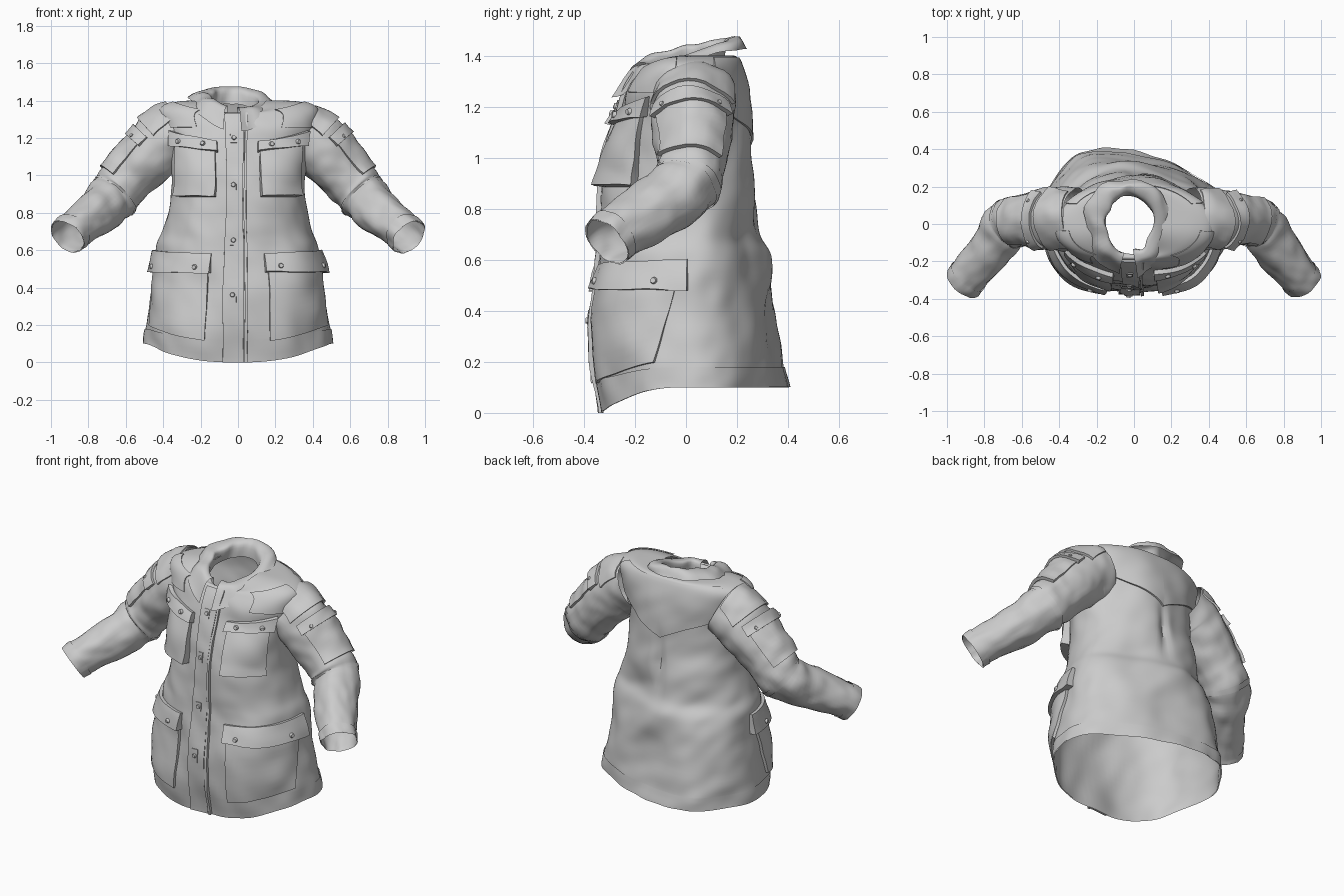
import bpy, bmesh, math
from mathutils import Vector, noise

if "Cube" in bpy.data.objects:
    bpy.data.objects.remove(bpy.data.objects["Cube"])

# z, half width, front depth, back depth, back corner roundness of the coat body
BODY = [(.10, .495, .335, .375, .86), (.20, .485, .362, .355, .86), (.40, .46, .358, .335, .88),
        (.60, .43, .338, .315, .92), (.70, .395, .325, .275, .95), (.85, .365, .32, .28, 1.0),
        (1.0, .362, .31, .26, 1.1), (1.15, .375, .27, .25, 1.15), (1.27, .41, .245, .24, 1.1),
        (1.355, .42, .20, .22, 1.0), (1.395, .32, .18, .20, .9), (1.40, .15, .16, .17, .84)]
# x, y, z, radius along the sleeve
SLEEVE = [(.30, .03, 1.23, .165), (.40, .025, 1.18, .168), (.485, .025, 1.09, .155), (.585, .02, .985, .141),
          (.68, -.01, .88, .130), (.78, -.15, .78, .118), (.875, -.27, .705, .105), (.91, -.31, .67, .10)]
# half width, front depth, back depth, front z, back z, side blend of the turned-down collar
COLLAR = [(.14, .15, .15, 1.28, 1.38, 1), (.125, .15, .165, 1.36, 1.45, 1), (.15, .185, .20, 1.37, 1.475, 1),
          (.20, .225, .225, 1.345, 1.46, 1.3), (.24, .285, .24, 1.24, 1.425, 2.2)]


def clamp(x):
    return max(0.0, min(1.0, x))


def spline(rows, u):
    i = max(0, min(len(rows) - 2, int(u)))
    t = u - i
    p1, p2 = rows[i], rows[i + 1]
    p0, p3 = rows[max(0, i - 1)], rows[min(len(rows) - 1, i + 2)]
    return [b + .5 * t * (c - a + t * (2 * a - 5 * b + 4 * c - d + t * (3 * (b - c) + d - a)))
            for a, b, c, d in zip(p0, p1, p2, p3)]


def row_at(z):
    for i in range(len(BODY) - 1):
        if z <= BODY[i + 1][0]:
            return i + (z - BODY[i][0]) / (BODY[i + 1][0] - BODY[i][0])
    return len(BODY) - 1


def body_raw(deg, v):
    z, w, yf, yb, e = spline(BODY, v)
    c, s = math.cos(math.radians(deg)), math.sin(math.radians(deg))
    front = max(0, -s)
    if s < 0:
        e = .84
    p = Vector((math.copysign(abs(c) ** e, c) * w, math.copysign(abs(s) ** e, s) * (yf if s < 0 else yb), z))
    # cloth folds: soft noise, diagonal creases and a centre back pleat
    k = .05 * noise.noise(Vector((p.x * 4, p.y * 4, z * 3.5)))
    k += .02 * noise.noise(Vector((p.x * 9 + z * 5, p.y * 9, z * 9 + 4)))
    if s > 0:
        k += .02 * s * math.sin(13 * z + 14 * p.x) * clamp((1.1 - z) * 3) * clamp(z * 3 - .5)
        k -= .08 * math.exp(-(p.x / .03) ** 2) * clamp(1 - abs(z - .90) * 4.5)
        p.y -= .19 * p.x * s * clamp(1.1 - v / 7)
    k *= clamp((11 - v) / 3)
    p.x *= 1 + k
    p.y *= 1 + k * 1.3
    p.z -= .10 * front ** 2.1 * clamp(1 - v / 2) + .08 * front ** 2 * clamp((v - 7) / 4)
    return p


def body(deg, v, off=0.0):
    p = body_raw(deg, v)
    if off:
        n = (body_raw(deg + 2, v) - body_raw(deg - 2, v)).cross(
            body_raw(deg, min(11, v + .1)) - body_raw(deg, max(0, v - .1)))
        p += n.normalized() * off
    return p


def sleeve(side):
    def f(deg, u, off=0.0):
        x, y, z, r = spline(SLEEVE, u)
        t = Vector(spline(SLEEVE, min(7, u + .05))[:3]) - Vector(spline(SLEEVE, max(0, u - .05))[:3])
        t.normalize()
        a = t.cross(Vector((0, 1, 0))).normalized()
        b = a.cross(t)
        c, s = math.cos(math.radians(deg)), math.sin(math.radians(deg))
        d = a * c + b * s
        q = Vector((x, y, z)) * 6 + d * 1.2 + Vector((side * 9, 0, 0))
        r *= 1 + .11 * noise.noise(q) + .06 * noise.noise(q * 2.2)
        r += .005 * math.sin(u * 9 + c * 2) * clamp(1 - abs(u - 4) / 1.2)
        p = Vector((x, y, z)) + d * (r + off)
        p.x *= side
        return p
    return f


def grid_object(name, fn, nu, nv, wrap=False):
    bm = bmesh.new()
    vs = [[bm.verts.new(fn(i, j)) for j in range(nv)] for i in range(nu)]
    for i in range(nu if wrap else nu - 1):
        for j in range(nv - 1):
            k = (i + 1) % nu
            bm.faces.new((vs[i][j], vs[k][j], vs[k][j + 1], vs[i][j + 1]))
    bmesh.ops.recalc_face_normals(bm, faces=bm.faces)
    me = bpy.data.meshes.new(name)
    bm.to_mesh(me)
    bm.free()
    me.shade_smooth()
    me.set_sharp_from_angle(angle=math.radians(40))
    ob = bpy.data.objects.new(name, me)
    bpy.context.collection.objects.link(ob)


def tube(name, surf, v0, v1, nu, nv, off=0.0):
    grid_object(name, lambda i, j: surf(360 * i / nu, v0 + (v1 - v0) * j / (nv - 1), off), nu, nv, True)


def panel(name, surf, corners, off, flare=0.0, puff=0.0, n=14, m=14):
    """Raised cloth panel; corners (a, b) go lower start, lower end, upper end, upper start."""
    c = [Vector(q) for q in corners]

    def fn(i, j):
        s, t = clamp((i - 1) / (n - 1)), clamp((j - 1) / (m - 1))
        q = c[0].lerp(c[1], s).lerp(c[3].lerp(c[2], s), t)
        rim = i in (0, n + 1) or j in (0, m + 1)
        o = off + flare * (1 - t) + puff * math.sin(math.pi * s) * math.sin(math.pi * t)
        return surf(q.x, q.y, .002 if rim else o)
    grid_object(name, fn, n + 2, m + 2)


def snap(name, p, n, r=.015):
    bm = bmesh.new()
    bmesh.ops.create_cone(bm, cap_ends=True, segments=12, radius1=r, radius2=r * .7, depth=.014)
    me = bpy.data.meshes.new(name)
    bm.to_mesh(me)
    bm.free()
    ob = bpy.data.objects.new(name, me)
    ob.location = p
    ob.rotation_euler = n.to_track_quat('Z', 'Y').to_euler()
    bpy.context.collection.objects.link(ob)


def body_snap(name, deg, z, off):
    p, q = body(deg, row_at(z), off), body(deg, row_at(z), off + .02)
    snap(name, p, q - p)


# main shell and hem band
tube("coat_body", body, 0, 11, 112, 90)
tube("hem_band", body, 0, .85, 112, 6, .005)


# collar, open at the front, standing a little higher on one side
def collar_point(i, j):
    a = math.radians(-80 + 337 * i / 48)
    w, yf, yb, zf, zb, e = spline(COLLAR, j / 4)
    c, s = math.cos(a), math.sin(a)
    f = ((1 - s) / 2) ** e
    k = 1 + .14 * noise.noise(Vector((c * 2, s * 2, j * .1)))
    return Vector((c * w * k - .025, s * (yf if s < 0 else yb) * k,
                   zb + (zf - zb) * f - .02 * c * (1 - max(0, s)) + .015 * noise.noise(Vector((c * 2, s * 2, 5)))))


grid_object("collar", collar_point, 49, 17)

# front placket, zip edge, tabs and snaps
panel("placket", body, [(-97, 0), (-88, 0), (-87, 9.3), (-97, 9.3)], .014, n=6, m=70)
panel("zip_edge", body, [(-87.5, 0), (-86, 0), (-85, 9.3), (-86.5, 9.3)], .02, n=3, m=70)
for z in (.37, .65, .95, 1.2):
    body_snap("placket_snap", -92, z, .02)
    panel("placket_tab", body, [(-94, row_at(z - .03)), (-90.5, row_at(z - .03)),
                                (-90.5, row_at(z + .03)), (-94, row_at(z + .03))], .019, n=3, m=4)

for side in (1, -1):
    def bd(deg, v, off=0.0, side=side):
        return body(deg if side > 0 else 180 - deg, v, off)

    def box(d0, d1, zs):
        return [(d, row_at(z)) for d, z in zip((d0, d1, d1, d0), zs)]

    # chest pocket with slanted flap
    panel("chest_pocket", bd, box(-75, -33, (.885, .885, 1.17, 1.13)), .02, flare=.032, puff=.01)
    panel("chest_flap", bd, box(-77, -29, (1.12, 1.16, 1.24, 1.18)), .026, flare=.02, m=6)
    # lower cargo pocket wrapping to the side
    panel("cargo_pocket", bd, [(-73, row_at(.18)), (-16, row_at(.20)), (-2, row_at(.55)), (-73, row_at(.55))],
          .018, puff=.012, n=20)
    panel("cargo_flap", bd, box(-75, 1, (.475, .475, .60, .575)), .02, flare=.024, n=20, m=7)
    # flap snaps
    for d, z, o in ((-66, 1.16, .044), (-42, 1.18, .044), (-64, .505, .042), (-16, .505, .042)):
        body_snap("flap_snap", d if side > 0 else 180 - d, z, o)
    # back yoke half, dropping to a point at the centre
    panel("back_yoke", bd, box(30, 90, (1.2, 1.05, 1.385, 1.385)), .006, flare=.006, n=20)
    # front shoulder yoke
    panel("shoulder_yoke", bd, box(-60, -8, (1.27, 1.25, 1.385, 1.385)), .008, n=14, m=10)

    # sleeve with cuff, shoulder cap and arm pocket
    sl = sleeve(side)
    tube("sleeve", sl, 0, 7, 40, 64)
    tube("cuff", sl, 6.1, 7, 40, 8, .005)
    tube("elbow_band", sl, 3.75, 3.88, 40, 3, .005)
    panel("shoulder_cap", sl, [(-70, 1.15), (70, 1.15), (60, .2), (-60, .2)], .010, flare=.006)
    panel("arm_pocket", sl, [(-58, 3.35), (52, 3.35), (52, 1.55), (-58, 1.55)], .008, flare=.012, puff=.008)
    panel("arm_flap", sl, [(-63, 1.85), (57, 1.85), (57, 1.35), (-63, 1.35)], .016, flare=.012, m=6)
    for d in (-40, 35):
        p = sl(d, 1.7, .024)
        snap("arm_snap", p, sl(d, 1.7, .05) - p, .012)
